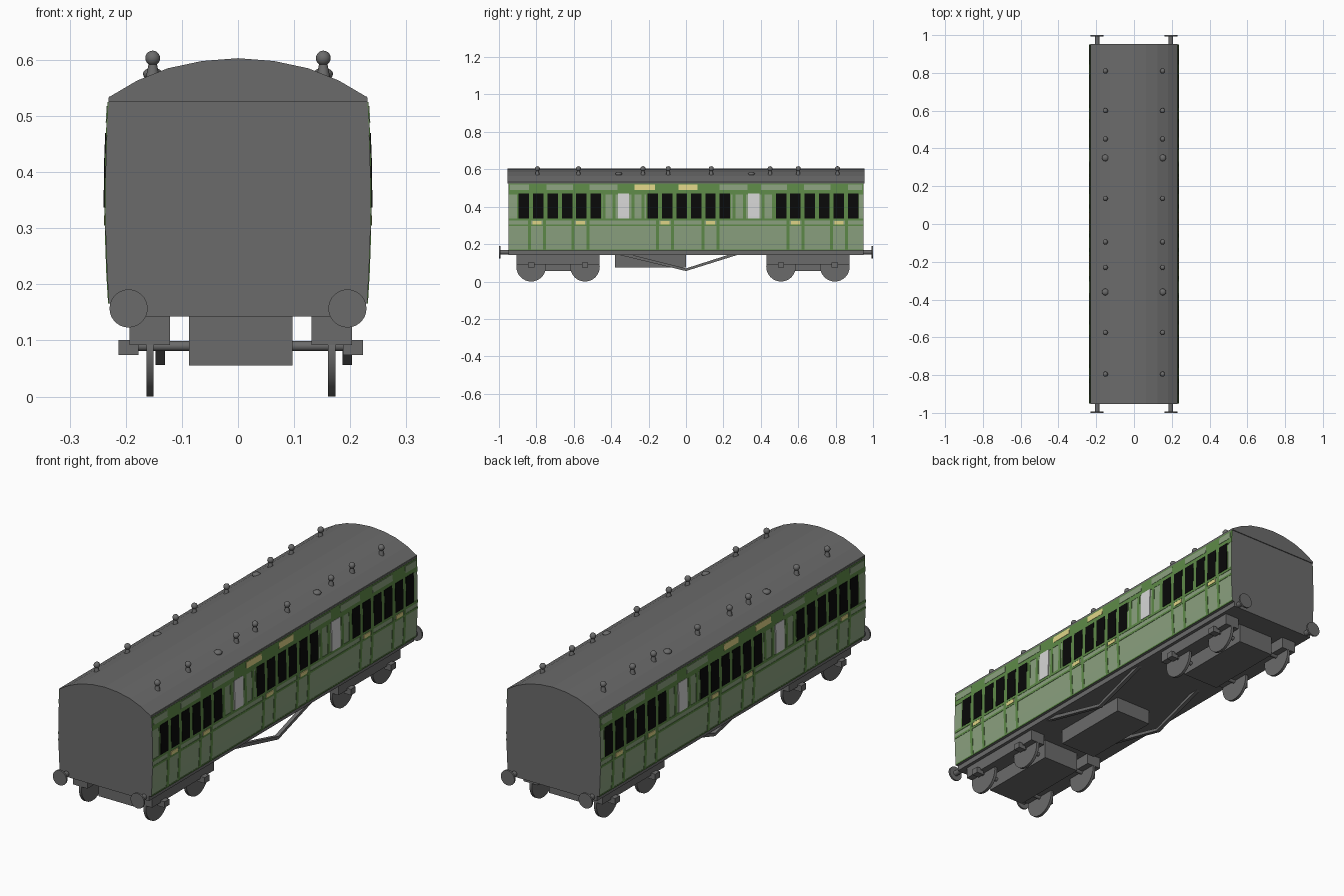
import bpy, bmesh, math
from mathutils import Matrix

if "Cube" in bpy.data.objects:
    bpy.data.objects.remove(bpy.data.objects["Cube"])


def material(name, r, g, b):
    lin = [((c / 255 + 0.055) / 1.055) ** 2.4 if c > 10 else c / 255 / 12.92 for c in (r, g, b)]
    m = bpy.data.materials.new(name)
    m.diffuse_color = (*lin, 1)
    m.use_nodes = True
    m.node_tree.nodes["Principled BSDF"].inputs["Base Color"].default_value = m.diffuse_color
    return m


GREY = material("dark grey", 107, 107, 107)
LIGHT = material("pale green", 139, 161, 127)
GREEN = material("leaf green", 94, 138, 72)
BLACK = material("window black", 9, 9, 9)
WHITE = material("frosted white", 215, 215, 215)
CREAM = material("cream yellow", 224, 213, 136)


def finish(name, bm, *mats, smooth=False):
    bmesh.ops.recalc_face_normals(bm, faces=bm.faces)
    me = bpy.data.meshes.new(name)
    bm.to_mesh(me)
    bm.free()
    for m in mats:
        me.materials.append(m)
    ob = bpy.data.objects.new(name, me)
    bpy.context.collection.objects.link(ob)
    if smooth:
        bpy.context.view_layer.objects.active = ob
        ob.select_set(True)
        bpy.ops.object.shade_smooth_by_angle(angle=math.radians(40))
        ob.select_set(False)
    return ob


def add_box(bm, x0, x1, y0, y1, z0, z1):
    mat = Matrix.Translation(((x0 + x1) / 2, (y0 + y1) / 2, (z0 + z1) / 2)) @ \
        Matrix.Diagonal((x1 - x0, y1 - y0, z1 - z0, 1))
    bmesh.ops.create_cube(bm, size=1, matrix=mat)


def add_cyl(bm, axis, centre, r, depth, seg=24, r2=None):
    rot = {'X': Matrix.Rotation(math.pi / 2, 4, 'Y'), 'Y': Matrix.Rotation(math.pi / 2, 4, 'X'),
           'Z': Matrix.Identity(4)}[axis]
    bmesh.ops.create_cone(bm, cap_ends=True, segments=seg, radius1=r, radius2=r if r2 is None else r2,
                          depth=depth, matrix=Matrix.Translation(centre) @ rot)


def extrude(bm, pts, offset):
    """Prism from a closed loop of 3D points."""
    a = [bm.verts.new(p) for p in pts]
    b = [bm.verts.new([p[i] + offset[i] for i in range(3)]) for p in pts]
    bm.faces.new(a)
    bm.faces.new(b[::-1])
    for i in range(len(a)):
        j = (i + 1) % len(a)
        bm.faces.new((a[i], b[i], b[j], a[j]))


# Body shell: gently bowed sides, painted by face direction
L = 0.95
KNOTS = [0.166, 0.22, 0.29, 0.35, 0.42, 0.48, 0.535]


def bow(z):
    return 0.2365 - 0.0065 * ((z - 0.35) / 0.185) ** 2


def side_x(z):
    for a, b in zip(KNOTS, KNOTS[1:]):
        if z <= b:
            t = (z - a) / (b - a)
            return bow(a) * (1 - t) + bow(b) * t
    return bow(KNOTS[-1])


bm = bmesh.new()
extrude(bm, [(bow(z), -L, z) for z in KNOTS] + [(-bow(z), -L, z) for z in KNOTS[::-1]], (0, 2 * L, 0))
bm.normal_update()
for f in bm.faces:
    f.material_index = 1 if abs(f.normal.x) > 0.7 else 0
finish("body_shell", bm, GREY, LIGHT)

# Arched roof
arc = [(0.231, 0.533), (0.18, 0.563), (0.125, 0.585), (0.064, 0.598)]
loop = [(0.231, 0.525)] + arc + [(0, 0.603)] + [(-x, z) for x, z in arc[::-1]] + [(-0.231, 0.525)]
bm = bmesh.new()
extrude(bm, [(x, -0.954, z) for x, z in loop], (0, 1.908, 0))
finish("roof", bm, GREY)


# Painted side details: thin plates following the bowed sides, on both sides
def plates(name, mat, layer, rects):
    bm = bmesh.new()
    out = 0.0015 * layer
    for y0, y1, z0, z1 in rects:
        zs = [z0] + [k for k in KNOTS if z0 < k < z1] + [z1]
        for s in (-1, 1):
            pts = [(s * (side_x(z) + out), y0, z) for z in zs] + \
                  [(s * (side_x(z) - 0.002), y0, z) for z in zs[::-1]]
            extrude(bm, pts, (0, y1 - y0, 0))
    finish(name, bm, mat)


def spans(pairs, z0, z1):
    """Lengthways spans in hundredths of a unit."""
    return [(a / 100, b / 100, z0, z1) for a, b in pairs]


doors = [-79.6, -56.5, -11.2, 13.1, 58.5, 81.8]
groups = [-89.5, -20.5, 48.0]
bays = [-33.4, 36.2]

# Green framing: cornice, waist rails, door edges, window surrounds
frame = [(-L, L, 0.465, 0.525), (-L, L, 0.325, 0.337), (-L, L, 0.296, 0.306), (-L, L, 0.166, 0.172)]
frame += spans([(g - 0.8, g + 44.6) for g in groups], 0.33, 0.47)
for d in doors:
    for s in (-4, 4):
        frame += spans([(d + s - 0.8, d + s + 0.8)], 0.166, 0.33)
for b in bays:
    for s in (-10.5, -5, 5, 10.5):
        frame += spans([(b + s - 0.8, b + s + 0.8)], 0.33, 0.47)
plates("green_framing", GREEN, 1, frame)

plates("cornice_panels", LIGHT, 2, spans(
    [(-94, -84), (-74.5, -60.5), (-51.5, -36.5), (18, 33), (40, 54), (63, 77.3), (86.5, 94)], 0.488, 0.518))
plates("name_boards", CREAM, 2, spans([(-27.5, -16.5), (-4, 6.2)], 0.490, 0.518))
plates("door_handles", CREAM, 2, spans([(d - 2.4, d + 2.4) for d in doors], 0.306, 0.323))
plates("dark_windows", BLACK, 2, spans(
    [(g + 7.7 * i, g + 7.7 * i + 5.6) for g in groups for i in range(6)], 0.337, 0.470))
plates("frosted_windows", WHITE, 2, spans([(b - 3, b + 3) for b in bays], 0.337, 0.470))

# Roof ventilators: ball on a cone, and low domes
bm = bmesh.new()
for s in (-0.152, 0.152):
    for y in (-0.795, -0.575, -0.23, -0.095, 0.135, 0.45, 0.60, 0.81):
        add_cyl(bm, 'Z', (s, y, 0.58), 0.013, 0.03, 12, 0.007)
        bmesh.ops.create_uvsphere(bm, u_segments=14, v_segments=10, radius=0.0135,
                                  matrix=Matrix.Translation((s, y, 0.603)))
    for y in (-0.36, 0.35):
        bmesh.ops.create_uvsphere(bm, u_segments=14, v_segments=8, radius=0.018,
                                  matrix=Matrix.Translation((s, y, 0.575)) @ Matrix.Diagonal((1, 1, 0.6, 1)))
finish("roof_vents", bm, GREY, smooth=True)

# Underframe slab and equipment box
bm = bmesh.new()
add_box(bm, -0.218, 0.218, -L, L, 0.143, 0.168)
finish("underframe", bm, GREY)
bm = bmesh.new()
add_box(bm, -0.087, 0.095, -0.38, 0.0, 0.075, 0.145)
finish("equipment_box", bm, GREY)

# Truss rods: shallow V under each side
for name, x in (("left_truss", -0.147), ("right_truss", 0.186)):
    bm = bmesh.new()
    pts = [(-0.39, 0.15), (0, 0.056), (0.30, 0.15), (0.25, 0.15), (0, 0.07), (-0.32, 0.15)]
    extrude(bm, [(x, y, z) for y, z in pts], (0.017, 0, 0))
    finish(name, bm, GREY)

# Buffers at each corner
bm = bmesh.new()
for sx in (-0.195, 0.195):
    for e in (-1, 1):
        add_cyl(bm, 'Y', (sx, e * 0.965, 0.157), 0.0125, 0.06, 16)
        add_cyl(bm, 'Y', (sx, e * 0.996, 0.157), 0.034, 0.008, 28)
finish("buffers", bm, GREY, smooth=True)

# Bogies: centre block, side frames, axle boxes, wheels and axles
CX = 0.005
for name, cy in (("front", -0.684), ("rear", 0.652)):
    bm = bmesh.new()
    add_box(bm, CX - 0.092, CX + 0.092, cy - 0.19, cy + 0.19, 0.055, 0.145)
    for s in (-1, 1):
        x = CX + s * 0.162
        add_box(bm, x - 0.036, x + 0.036, cy - 0.222, cy + 0.222, 0.092, 0.145)
        for a in (-0.144, 0.144):
            bx = CX + s * 0.2
            add_box(bm, bx - 0.018, bx + 0.018, cy + a - 0.017, cy + a + 0.017, 0.074, 0.101)
    finish(name + "_bogie_frame", bm, GREY)
    bm = bmesh.new()
    for a in (-0.144, 0.144):
        add_cyl(bm, 'X', (CX, cy + a, 0.09), 0.009, 0.38, 12)
        for s in (-1, 1):
            add_cyl(bm, 'X', (CX + s * 0.162, cy + a, 0.079), 0.079, 0.013, 32)
    finish(name + "_wheelsets", bm, GREY, smooth=True)
